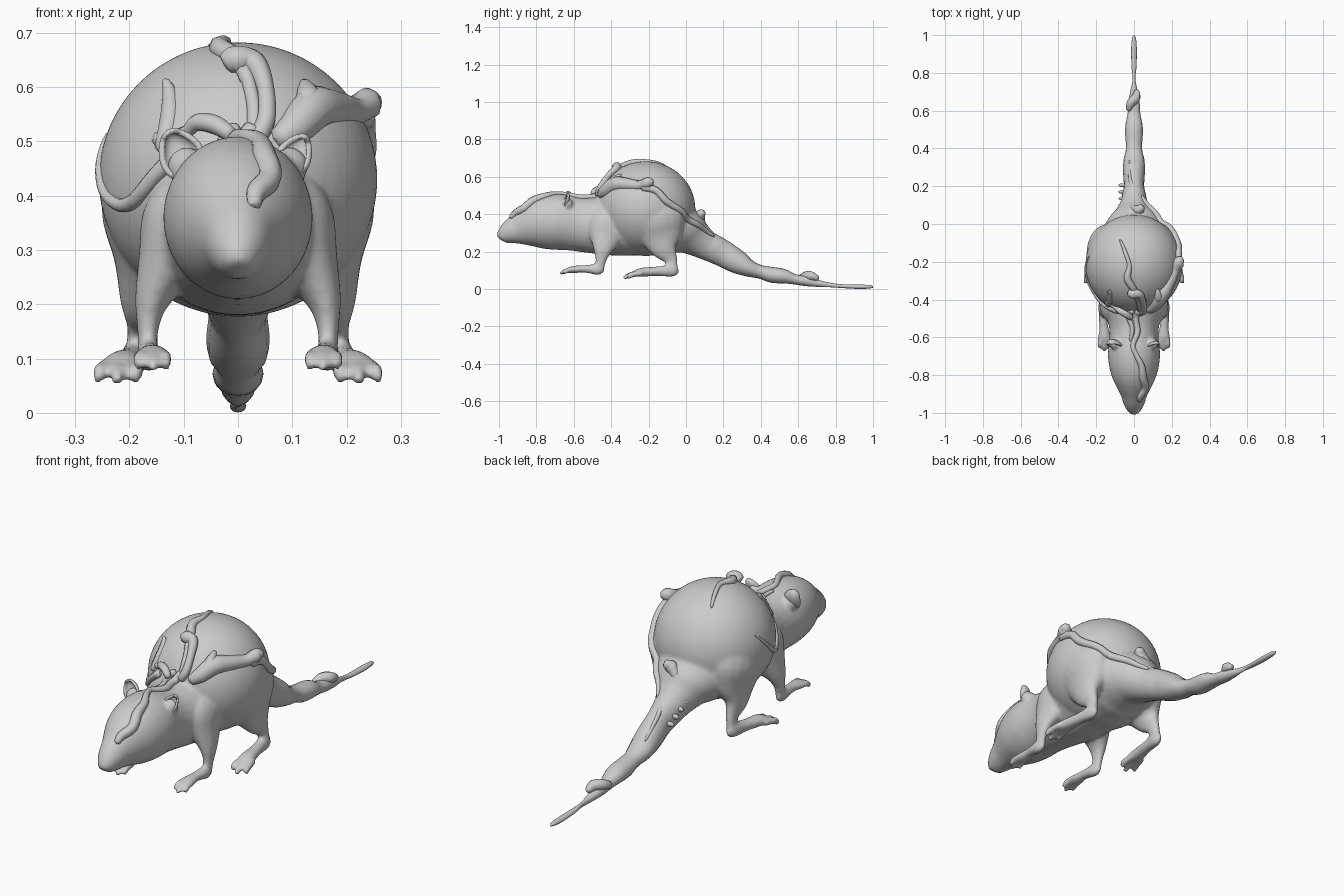
import bpy, bmesh, math
from mathutils import Vector
from mathutils.bvhtree import BVHTree


def spline(rows, n=4):
    """Catmull-Rom resampling of rows of any length."""
    out = []
    for i in range(len(rows) - 1):
        a, b = rows[max(i - 1, 0)], rows[i]
        c, d = rows[i + 1], rows[min(i + 2, len(rows) - 1)]
        for k in range(n):
            t = k / n
            out.append([0.5 * (2*q + (r - p)*t + (2*p - 5*q + 4*r - s)*t*t + (3*q - p - 3*r + s)*t**3)
                        for p, q, r, s in zip(a, b, c, d)])
    out.append(list(rows[-1]))
    return out


def finish(name, bm):
    bmesh.ops.recalc_face_normals(bm, faces=bm.faces)
    me = bpy.data.meshes.new(name)
    bm.to_mesh(me)
    bm.free()
    for p in me.polygons:
        p.use_smooth = True
    ob = bpy.data.objects.new(name, me)
    bpy.context.collection.objects.link(ob)
    return ob


def loft(name, rows, mx=1, sides=20, n=4):
    """Closed tube through rows of (x, y, z, half width, half height)."""
    rows = spline(rows, n)
    pts = [Vector((r[0] * mx, r[1], r[2])) for r in rows]
    bm = bmesh.new()
    rings = []
    for i, (p, r) in enumerate(zip(pts, rows)):
        t = (pts[min(i + 1, len(pts) - 1)] - pts[max(i - 1, 0)]).normalized()
        side = (Vector((1, 0, 0)) - t * t.x).normalized()
        up = side.cross(t)
        rings.append([bm.verts.new(p + side * max(r[3], .002) * math.cos(a) + up * max(r[4], .002) * math.sin(a))
                      for a in (2 * math.pi * k / sides for k in range(sides))])
    for a, b in zip(rings, rings[1:]):
        for k in range(sides):
            bm.faces.new((a[k], a[(k+1) % sides], b[(k+1) % sides], b[k]))
    bm.faces.new(rings[0])
    bm.faces.new(rings[-1])
    return finish(name, bm)


def ball(name, loc, scale):
    bm = bmesh.new()
    bmesh.ops.create_uvsphere(bm, u_segments=48, v_segments=32, radius=1)
    for v in bm.verts:
        v.co = Vector(loc) + Vector([a * b for a, b in zip(v.co, scale)])
    return finish(name, bm)


def profile(stations):
    """Rows along y from (y, top, bottom, half width)."""
    return [(0, y, (t + b) / 2, w, (t - b) / 2) for y, t, b, w in stations]


# Head, trunk and tail root
skin = [loft("rat_body", profile([
    (-.995, .285, .25, .018), (-.985, .315, .24, .034), (-.95, .36, .238, .055), (-.9, .405, .235, .072),
    (-.8, .482, .215, .12), (-.7, .51, .21, .138), (-.6, .495, .205, .13), (-.53, .49, .195, .135),
    (-.4, .50, .18, .17), (-.25, .50, .18, .19), (-.1, .50, .18, .19), (0, .43, .18, .15),
    (.06, .36, .17, .1), (.12, .305, .15, .07), (.2, .255, .12, .054), (.26, .215, .10, .046)]), sides=28)]
# Swollen back
skin.append(ball("swollen_back", (0, -.215, .43), (.257, .265, .253)))

# Legs and feet
for s in (1, -1):
    skin.append(loft("front_leg", [
        (.07, -.40, .43, .05, .06), (.1, -.42, .36, .075, .105), (.128, -.43, .28, .058, .09),
        (.158, -.445, .21, .033, .052), (.166, -.455, .155, .02, .03), (.165, -.465, .10, .018, .026)], s))
    skin.append(loft("hind_leg", [
        (.10, -.2, .5, .07, .08), (.14, -.16, .39, .11, .155), (.155, -.135, .29, .082, .125),
        (.178, -.115, .215, .042, .072), (.182, -.08, .155, .022, .035), (.19, -.07, .09, .02, .028)], s))
    skin.append(loft("front_foot", [
        (.165, -.435, .105, .008, .012), (.165, -.47, .105, .022, .03), (.16, -.54, .108, .024, .02),
        (.157, -.60, .105, .030, .020), (.157, -.635, .098, .028, .012)], s))
    skin.append(loft("hind_foot", [
        (.188, -.04, .105, .008, .015), (.19, -.07, .10, .023, .034), (.2, -.15, .095, .026, .026),
        (.213, -.24, .09, .036, .024), (.219, -.28, .08, .033, .013)], s))
    for k in range(3):
        f = k / 2 - .5
        skin.append(loft("front_toe", [
            (.157 + f*.042, -.58, .105, .012, .012), (.157 + f*.05, -.635, .1, .012, .015),
            (.157 + f*.054, -.675 + abs(f)*.04, .081, .009, .010)], s, 10))
        skin.append(loft("hind_toe", [
            (.218 + f*.052, -.235, .085, .014, .014), (.221 + f*.066, -.295, .076, .014, .017),
            (.223 + f*.07, -.335 + abs(f)*.05, .057, .010, .011)], s, 10))
    # Ear roots
    skin.append(ball("ear_root", (s*.095, -.635, .455), (.035, .03, .035)))

# Blend the flesh into one skin
bpy.ops.object.select_all(action='DESELECT')
for o in skin:
    o.select_set(True)
body = skin[0]
bpy.context.view_layer.objects.active = body
bpy.ops.object.join()
m = body.modifiers.new("blend", 'REMESH')
m.mode = 'VOXEL'
m.voxel_size = .008
m.use_smooth_shade = True
bpy.ops.object.modifier_apply(modifier=m.name)
m = body.modifiers.new("soften", 'SMOOTH')
m.factor, m.iterations = .5, 8
bpy.ops.object.modifier_apply(modifier=m.name)

# Lumpy tail with a thin neck and a flat tip
loft("tail", profile([
    (.08, .32, .18, .07), (.14, .295, .145, .066), (.2, .26, .118, .054), (.28, .205, .08, .058),
    (.34, .155, .065, .055), (.4, .128, .055, .042), (.46, .118, .034, .046), (.52, .108, .03, .046),
    (.58, .08, .025, .034), (.64, .068, .016, .03), (.7, .05, .012, .02),
    (.77, .034, .01, .007), (.83, .026, .006, .013), (.92, .024, .001, .015), (.98, .022, .003, .011),
    (1.0, .015, .007, .003)]), sides=16)

# Ears: small pointed open cups
for s in (1, -1):
    bm = bmesh.new()
    bmesh.ops.create_uvsphere(bm, u_segments=20, v_segments=12, radius=1)
    bmesh.ops.delete(bm, geom=[v for v in bm.verts if v.co.y < -.2], context='VERTS')
    for v in bm.verts:
        x, y, z = v.co.x * .032 * (1 - .3*v.co.z), v.co.y * .022, v.co.z * .04
        a = .5
        v.co = (s * (.106 + x*math.cos(a) + z*math.sin(a)), -.645 + y + z*.3, .478 - x*math.sin(a) + z*math.cos(a))
    ear = finish("ear", bm)
    sol = ear.modifiers.new("thick", 'SOLIDIFY')
    sol.thickness = .01

tree = BVHTree.FromObject(body, bpy.context.evaluated_depsgraph_get())


def vine(name, pts, snap=True):
    """Tube through (x, y, z, radius), optionally pressed onto the skin."""
    rows = spline(pts, 5)
    cu = bpy.data.curves.new(name, 'CURVE')
    cu.dimensions = '3D'
    cu.bevel_depth = 1
    cu.bevel_resolution = 2
    cu.use_fill_caps = True
    sp = cu.splines.new('POLY')
    sp.points.add(len(rows) - 1)
    for i, (x, y, z, r) in enumerate(rows):
        p = Vector((x, y, z))
        if snap:
            co, nor, _, _ = tree.find_nearest(p)
            p = co + nor * r * .1
        end = .4 if i in (0, len(rows) - 1) else 1
        sp.points[i].co = (*p, 1)
        sp.points[i].radius = max(r, .003) * end
    sp.use_smooth = True
    ob = bpy.data.objects.new(name, cu)
    bpy.context.collection.objects.link(ob)


# Growth running from snout over the head and neck
vine("head_vine", [(.02, -.93, .37, .012), (.03, -.90, .40, .02), (.055, -.86, .43, .022), (.045, -.81, .47, .022),
                   (.04, -.75, .5, .018), (.01, -.69, .51, .014), (-.005, -.64, .51, .014), (.02, -.57, .5, .016),
                   (.01, -.5, .5, .018), (.03, -.44, .52, .02)])
vine("neck_vine", [(-.02, -.62, .5, .008), (-.01, -.55, .5, .012), (-.03, -.49, .5, .014), (.0, -.44, .52, .015)])
vine("top_vine", [(.02, -.40, .6, .015), (0, -.35, .65, .018), (-.035, -.29, .68, .02), (-.025, -.22, .69, .012),
                  (-.05, -.14, .67, .01), (-.075, -.08, .64, .005)])
# Hooked tendrils at the front of the hump
vine("hook_tendril", [(.03, -.47, .5, .018), (.052, -.46, .54, .018), (.05, -.42, .60, .017), (.03, -.375, .645, .022),
                      (-.005, -.37, .65, .028), (-.025, -.37, .64, .02)], False)
vine("inner_tendril", [(.03, -.46, .51, .018), (.03, -.44, .56, .014), (.02, -.40, .61, .014), (.01, -.36, .65, .014)], False)
# Right side arm and vine down to the tail
vine("right_arm", [(.07, -.46, .50, .02), (.105, -.43, .525, .035), (.14, -.38, .56, .042), (.18, -.32, .56, .034),
                   (.215, -.25, .555, .027), (.24, -.2, .57, .03), (.262, -.185, .572, .012)], False)
vine("right_branch", [(.12, -.42, .53, .02), (.13, -.39, .58, .024), (.12, -.34, .61, .008)], False)
vine("right_vine", [(.22, -.24, .54, .022), (.24, -.16, .53, .02), (.24, -.1, .47, .02), (.2, -.02, .42, .017),
                    (.15, .04, .37, .018), (.09, .09, .33, .015), (.05, .16, .29, .008)])
# Left side loop, flap and vine
vine("left_loop", [(-.01, -.5, .51, .014), (-.04, -.48, .53, .018), (-.075, -.46, .535, .016), (-.1, -.44, .515, .012),
                   (-.155, -.40, .5, .017)], False)
vine("left_flap", [(-.14, -.43, .48, .016), (-.125, -.40, .54, .02), (-.125, -.37, .585, .015), (-.135, -.355, .615, .006)], False)
vine("left_vine", [(-.08, -.46, .5, .02), (-.14, -.44, .45, .016), (-.2, -.38, .385, .014), (-.235, -.3, .4, .011),
                   (-.25, -.23, .46, .008), (-.24, -.17, .52, .004)])
# Growths on the tail
vine("tail_root_growth", [(-.03, .09, .33, .016), (0, .08, .37, .022), (.025, .075, .395, .028), (.045, .095, .415, .016)], False)
vine("tail_vine", [(.04, .1, .31, .014), (.0, .18, .27, .012), (-.02, .24, .235, .01), (-.025, .34, .16, .006)], False)
for k in range(4):
    ball("tail_bump", (-.062, .10 + k*.035, .265 - k*.022), (.02, .01, .012))
vine("tail_lump", [(-.03, .60, .055, .015), (-.015, .64, .07, .024), (.01, .67, .07, .025), (.015, .71, .055, .012)], False)
